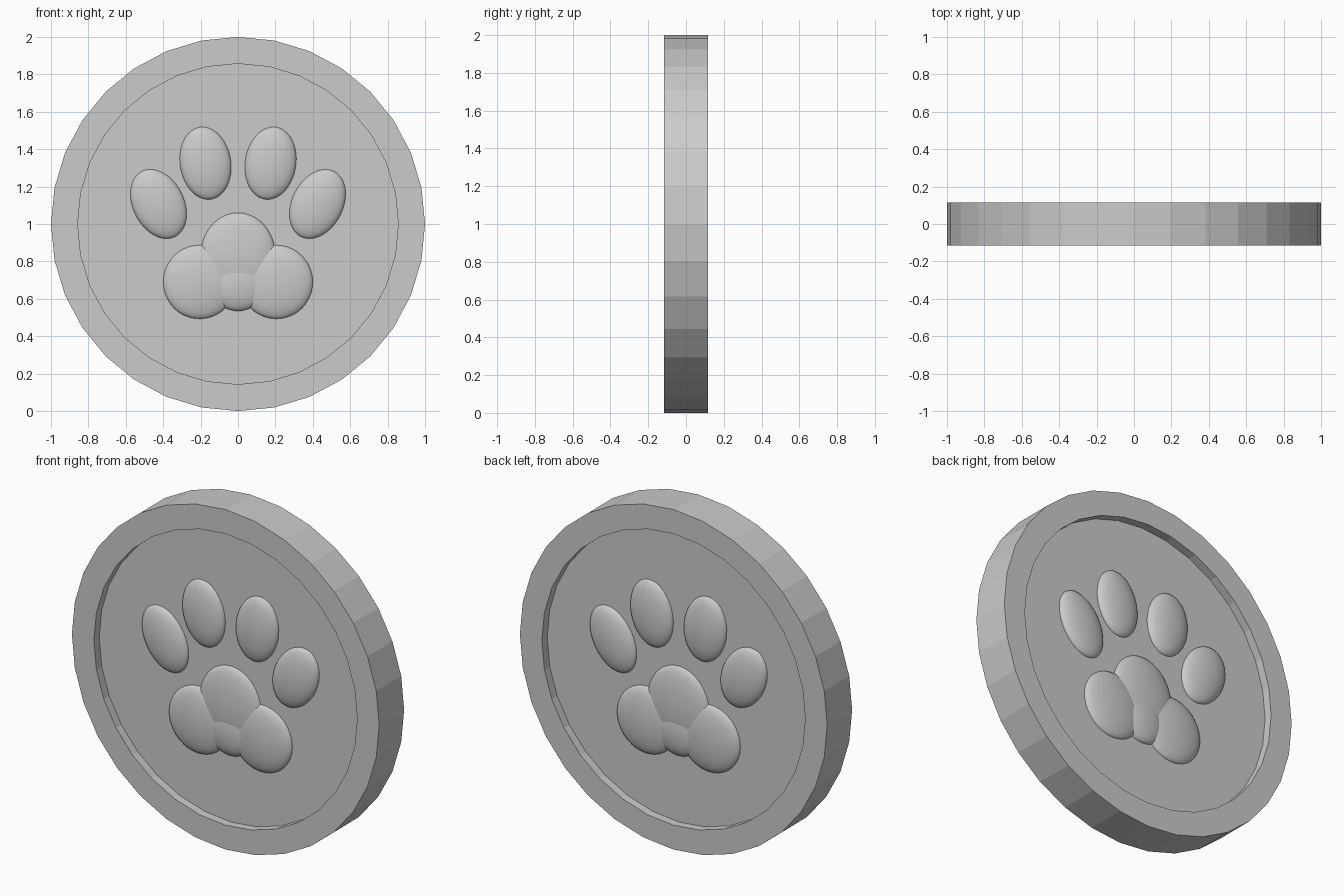
import bpy, bmesh, math
from mathutils import Matrix

if "Cube" in bpy.data.objects:
    bpy.data.objects.remove(bpy.data.objects["Cube"])

HALF, FLOOR, DOME = 0.116, 0.066, 0.046
SIDES = 32


def finish(name, bm, smooth):
    bmesh.ops.recalc_face_normals(bm, faces=bm.faces)
    mesh = bpy.data.meshes.new(name)
    bm.to_mesh(mesh)
    bm.free()
    for p in mesh.polygons:
        p.use_smooth = smooth
    obj = bpy.data.objects.new(name, mesh)
    bpy.context.collection.objects.link(obj)
    return obj


# Coin body: faceted disc with a raised rim on both faces
bm = bmesh.new()
profile = [(0.857, -FLOOR), (0.857, -HALF), (1, -HALF), (1, HALF), (0.857, HALF), (0.857, FLOOR)]
rings = []
for r, y in profile:
    angles = [2 * math.pi * i / SIDES for i in range(SIDES)]
    rings.append([bm.verts.new((r * math.sin(a), y, 1 + r * math.cos(a))) for a in angles])
for a, b in zip(rings, rings[1:]):
    for i in range(SIDES):
        j = (i + 1) % SIDES
        bm.faces.new((a[i], a[j], b[j], b[i]))
bm.faces.new(rings[0])
bm.faces.new(rings[-1])
finish("coin_body", bm, False)


def pad(name, x, z, rx, rz, tilt, side):
    """Half ellipsoid resting on the recessed face; side -1 front, 1 back."""
    bm = bmesh.new()
    bmesh.ops.create_uvsphere(bm, u_segments=48, v_segments=24, radius=1)
    bmesh.ops.delete(bm, geom=[v for v in bm.verts if v.co.z < -0.01], context='VERTS')
    m = (Matrix.Translation((x, side * FLOOR, z))
         @ Matrix.Rotation(math.radians(tilt), 4, 'Y')
         @ Matrix.Diagonal((rx, side * DOME, rz, 1))
         @ Matrix.Rotation(math.radians(-90), 4, 'X'))
    bm.transform(m)
    finish(name, bm, True)


# Paw print on both faces
for side, face in ((-1, "front"), (1, "back")):
    pad(face + "_palm_top", 0, 0.83, 0.2, 0.23, 0, side)
    pad(face + "_palm_middle", 0, 0.68, 0.15, 0.145, 0, side)
    for s, hand in ((-1, "left"), (1, "right")):
        pad(f"{face}_palm_{hand}", s * 0.205, 0.69, 0.195, 0.197, 0, side)
        pad(f"{face}_inner_toe_{hand}", s * 0.174, 1.325, 0.136, 0.195, s * 9, side)
        pad(f"{face}_outer_toe_{hand}", s * 0.425, 1.107, 0.136, 0.196, s * 27, side)
